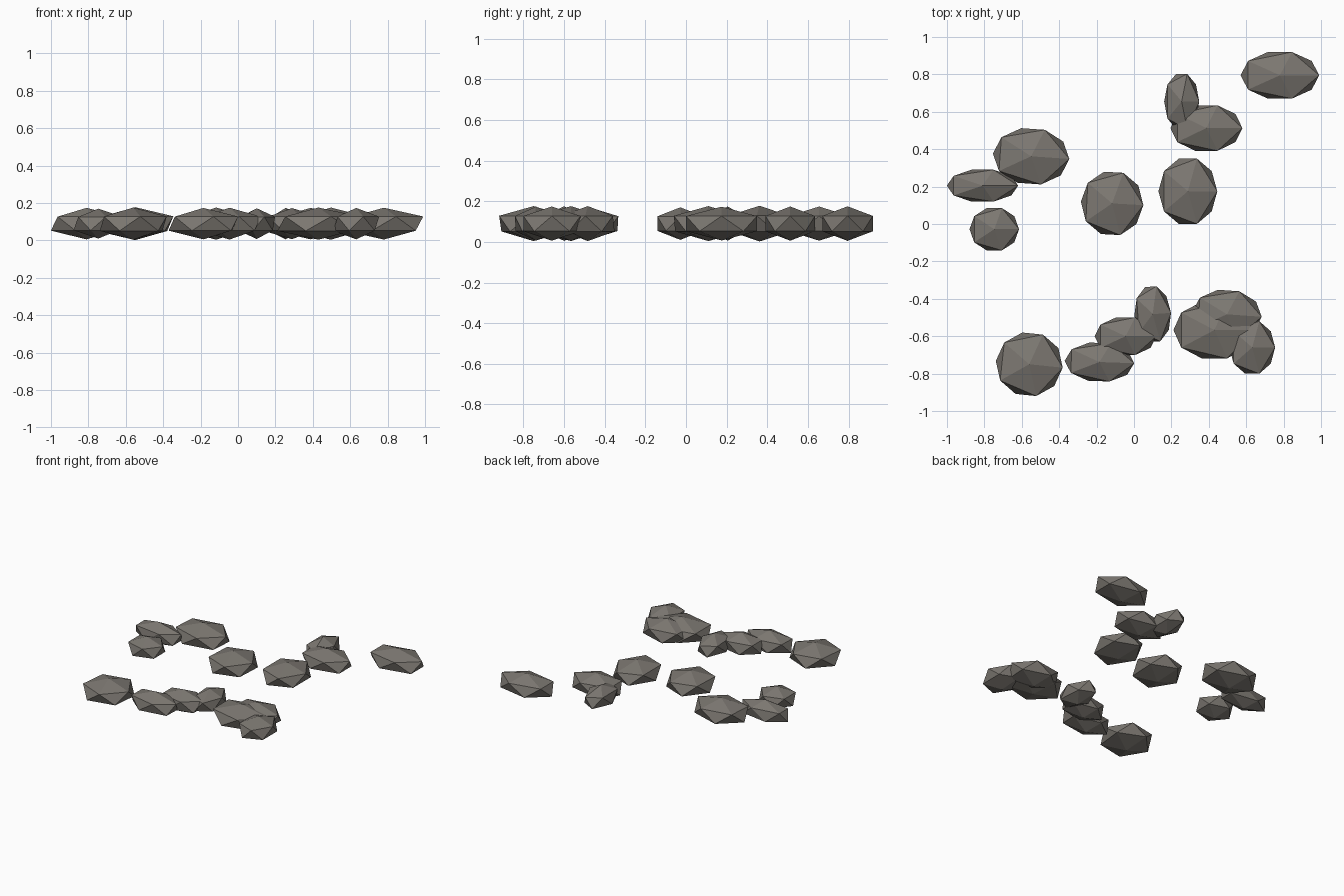
import bpy, bmesh
from math import radians
from mathutils import Matrix

mat = bpy.data.materials.new("stone_grey")
mat.diffuse_color = (0.2, 0.185, 0.165, 1)

MID = 0.09  # height of every stone's centre


def stone(name, x, y, a, b, c, phase=0, turn=0):
    """Flattened low-poly stone: phase spins the facets, turn spins the whole stone."""
    bm = bmesh.new()
    bmesh.ops.create_icosphere(bm, subdivisions=1, radius=1)
    bm.transform(Matrix.Translation((x, y, MID))
                 @ Matrix.Rotation(radians(turn), 4, 'Z')
                 @ Matrix.Diagonal((a, b, c, 1))
                 @ Matrix.Rotation(radians(phase), 4, 'Z'))
    me = bpy.data.meshes.new(name)
    bm.to_mesh(me)
    bm.free()
    me.materials.append(mat)
    bpy.context.collection.objects.link(bpy.data.objects.new(name, me))


# x, y, half length, half width, half height, facet phase, turn
stones = [
    # back right group
    (0.780, 0.795, 0.235, 0.146, 0.085, 0, 0),
    (0.255, 0.655, 0.105, 0.174, 0.084, 0, 0),
    (0.387, 0.513, 0.215, 0.143, 0.084, 0, 0),
    # middle pair
    (0.288, 0.175, 0.176, 0.205, 0.083, 0, 0),
    (-0.117, 0.110, 0.187, 0.196, 0.086, -3, 0),
    # left group
    (-0.550, 0.362, 0.229, 0.172, 0.088, 0, -4),
    (-0.810, 0.205, 0.213, 0.100, 0.084, 0, 0),
    (-0.747, -0.028, 0.148, 0.133, 0.080, 0, 0),
    # front row
    (-0.560, -0.750, 0.201, 0.194, 0.086, -6, 0),
    (-0.185, -0.738, 0.208, 0.120, 0.084, 0, -2),
    (-0.045, -0.600, 0.185, 0.118, 0.085, 0, 0),
    (0.100, -0.482, 0.110, 0.173, 0.082, 0, 4),
    # front right heap
    (0.430, -0.567, 0.245, 0.178, 0.086, 0, 0),
    (0.497, -0.483, 0.208, 0.150, 0.086, 0, -4),
    (0.632, -0.660, 0.137, 0.165, 0.084, 0, 0),
]
for i, params in enumerate(stones, 1):
    stone(f"stone_{i:02d}", *params)
